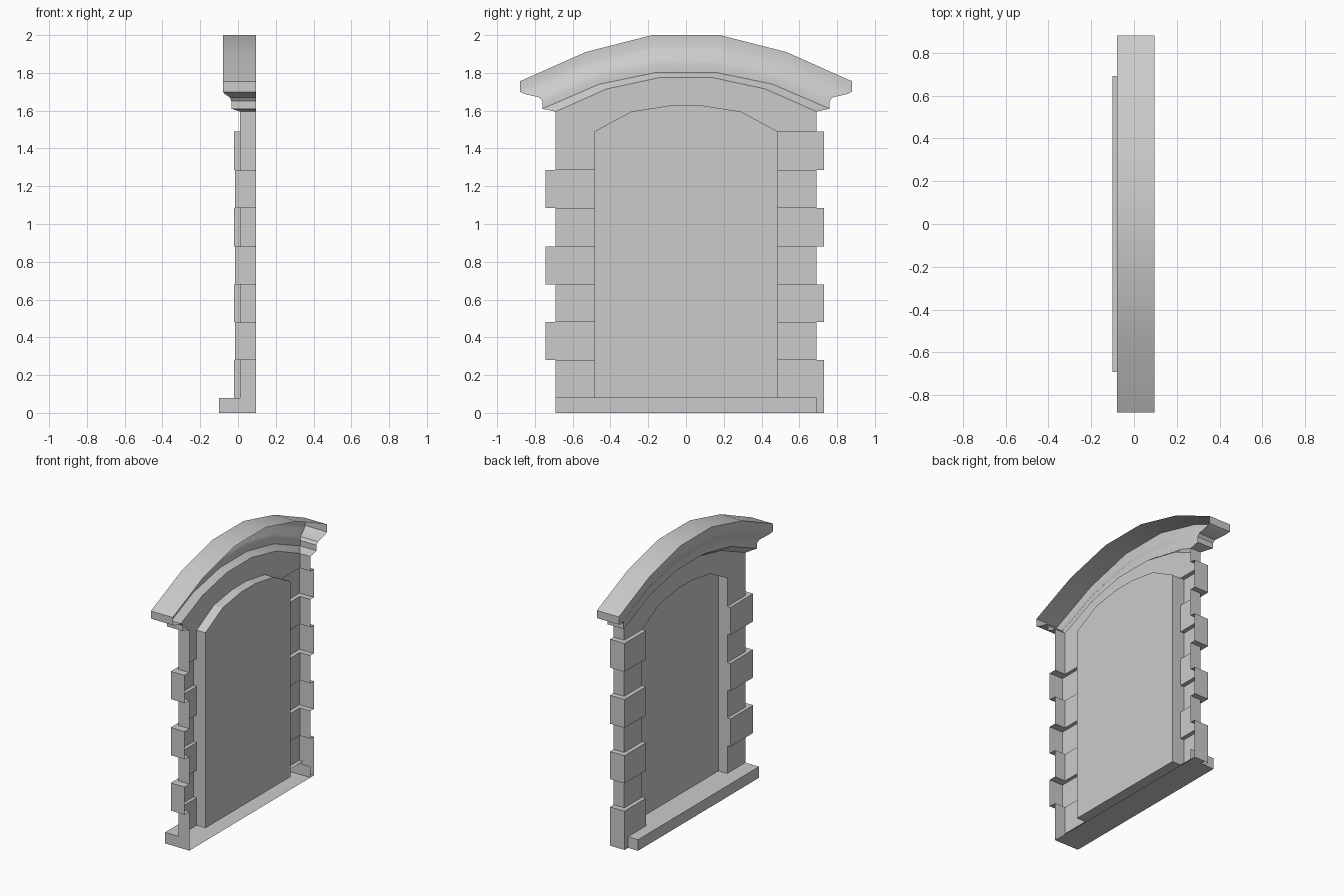
import bpy, bmesh
from mathutils import Vector

if "Cube" in bpy.data.objects:
    bpy.data.objects.remove(bpy.data.objects["Cube"])

BACK, WALL, PANE = 0.095, 0.01, 0.08      # x depths: open back, wall face, pane
IN, OUT, SPRING = 0.485, 0.69, 1.49       # opening half width, wall half width, arch spring


def shell(name, faces, smooth=False):
    """Mesh from (points, outward direction) faces."""
    bm = bmesh.new()
    for pts, out in faces:
        f = bm.faces.new([bm.verts.new(p) for p in pts])
        f.normal_update()
        if f.normal.dot(Vector(out)) < 0:
            f.normal_flip()
    bmesh.ops.remove_doubles(bm, verts=bm.verts, dist=0.0005)
    me = bpy.data.meshes.new(name)
    bm.to_mesh(me)
    bm.free()
    ob = bpy.data.objects.new(name, me)
    bpy.context.collection.objects.link(ob)
    if smooth:
        bpy.context.view_layer.objects.active = ob
        ob.select_set(True)
        bpy.ops.object.shade_smooth_by_angle(angle=0.5)
        ob.select_set(False)


def rx(x, y0, y1, z0, z1):                # rectangle facing the street (-x)
    return [(x, y0, z0), (x, y1, z0), (x, y1, z1), (x, y0, z1)], (-1, 0, 0)


def ry(y, x0, x1, z0, z1, d):             # rectangle facing sideways
    return [(x0, y, z0), (x1, y, z0), (x1, y, z1), (x0, y, z1)], (0, d, 0)


def rz(z, x0, x1, y0, y1, d):             # rectangle facing up or down
    return [(x0, y0, z), (x1, y0, z), (x1, y1, z), (x0, y1, z)], (0, 0, d)


def arc(half):                            # mirror three (y, z) points to six
    return [(-y, z) for y, z in half] + [(y, z) for y, z in reversed(half)]


arch = arc([(IN, SPRING), (0.29, 1.595), (0.08, 1.628)])
wall_top = arc([(OUT, 1.595), (0.42, 1.715), (0.14, 1.775)])

# pane, set back in the opening
shell("window_pane", [([(PANE, -IN, 0.08), (PANE, IN, 0.08)] +
                       [(PANE, y, z) for y, z in reversed(arch)], (-1, 0, 0))])

# wall above the spring line, and the arch reveal
wall, reveal = [], []
for i in range(5):
    a, b, c, d = arch[i], arch[i + 1], wall_top[i + 1], wall_top[i]
    wall.append(([(WALL, *p) for p in (a, b, c, d)], (-1, 0, 0)))
    reveal.append(([(WALL, *a), (WALL, *b), (PANE, *b), (PANE, *a)], (0, 0, -1)))
for s in (-1, 1):
    wall.append(([(WALL, s * IN, SPRING), (WALL, s * OUT, SPRING),
                  (WALL, s * OUT, 1.595)], (-1, 0, 0)))
    wall.append(ry(s * OUT, WALL, BACK, SPRING, 1.595, s))

# jambs: alternating corner blocks, staggered between the two sides
rows = [0.08, 0.28, 0.48, 0.68, 0.88, 1.085, 1.285, SPRING]
blocks = []
for s, phase, xb, yb in ((1, 0, -0.02, 0.73), (-1, 1, -0.015, 0.745)):
    for i, (z0, z1) in enumerate(zip(rows, rows[1:])):
        block = i % 2 == phase
        part = blocks if block else wall
        x, y = (xb, yb) if block else (WALL, OUT)
        part.append(rx(x, s * IN, s * y, z0, z1))
        reveal.append(ry(s * IN, x, PANE, z0, z1, -s))
        zb = 0 if block and i == 0 else z0
        part.append(ry(s * y, x, BACK, zb, z1, s))
        if block:
            if zb < z0:
                part.append(rx(x, s * OUT, s * y, zb, z0))
            for z, d in ((zb, -1), (z1, 1)):
                part.append(rz(z, WALL, BACK, s * OUT, s * y, d))
                part.append(rz(max(z, 0.08), x, WALL, s * IN, s * y, d))
shell("wall", wall)
shell("opening_reveal", reveal)
shell("corner_blocks", blocks)

# sill, open at the back
sill = [rx(-0.1, -OUT, OUT, 0, 0.08), rz(0, -0.1, BACK, -OUT, OUT, -1),
        rz(0.08, -0.1, PANE, -IN, IN, 1)]
for s in (-1, 1):
    sill.append(rz(0.08, -0.1, WALL, s * IN, s * OUT, 1))
    sill += [ry(s * OUT, -0.1, WALL, 0, 0.08, s), ry(s * OUT, WALL, BACK, 0, 0.08, s)]
shell("sill", sill)

# arched cornice: moulding levels (x, end y, z at end, middle, crown), returned at the ends
levels = [(0.01, 0.69, 1.595, 1.715, 1.775),
          (-0.035, 0.76, 1.61, 1.74, 1.803),
          (-0.035, 0.76, 1.65, 1.783, 1.85),
          (-0.043, 0.775, 1.67, 1.805, 1.875),
          (-0.07, 0.855, 1.688, 1.832, 1.915),
          (-0.08, 0.88, 1.70, 1.85, 1.937),
          (-0.08, 0.88, 1.755, 1.91, 2.0)]
rings = []
for x, y, z0, z1, z2 in levels:
    pts = arc([(y, z0), (0.605 * y, z1), (0.204 * y, z2)])
    rings.append([(BACK, *pts[0])] + [(x, *p) for p in pts] + [(BACK, *pts[-1])])
cornice = []
for k, (lo, hi) in enumerate(zip(rings, rings[1:])):
    for i in range(7):
        out = (0, -1, -0.5) if i == 0 else (0, 1, -0.5) if i == 6 else (-1, 0, -0.5)
        cornice.append(([lo[i], lo[i + 1], hi[i + 1], hi[i]], out))
top = rings[-1][1:7]
for a, b in zip(top, top[1:]):
    cornice.append(([a, b, (BACK, *b[1:]), (BACK, *a[1:])], (0, 0, 1)))
shell("cornice", cornice, smooth=True)
